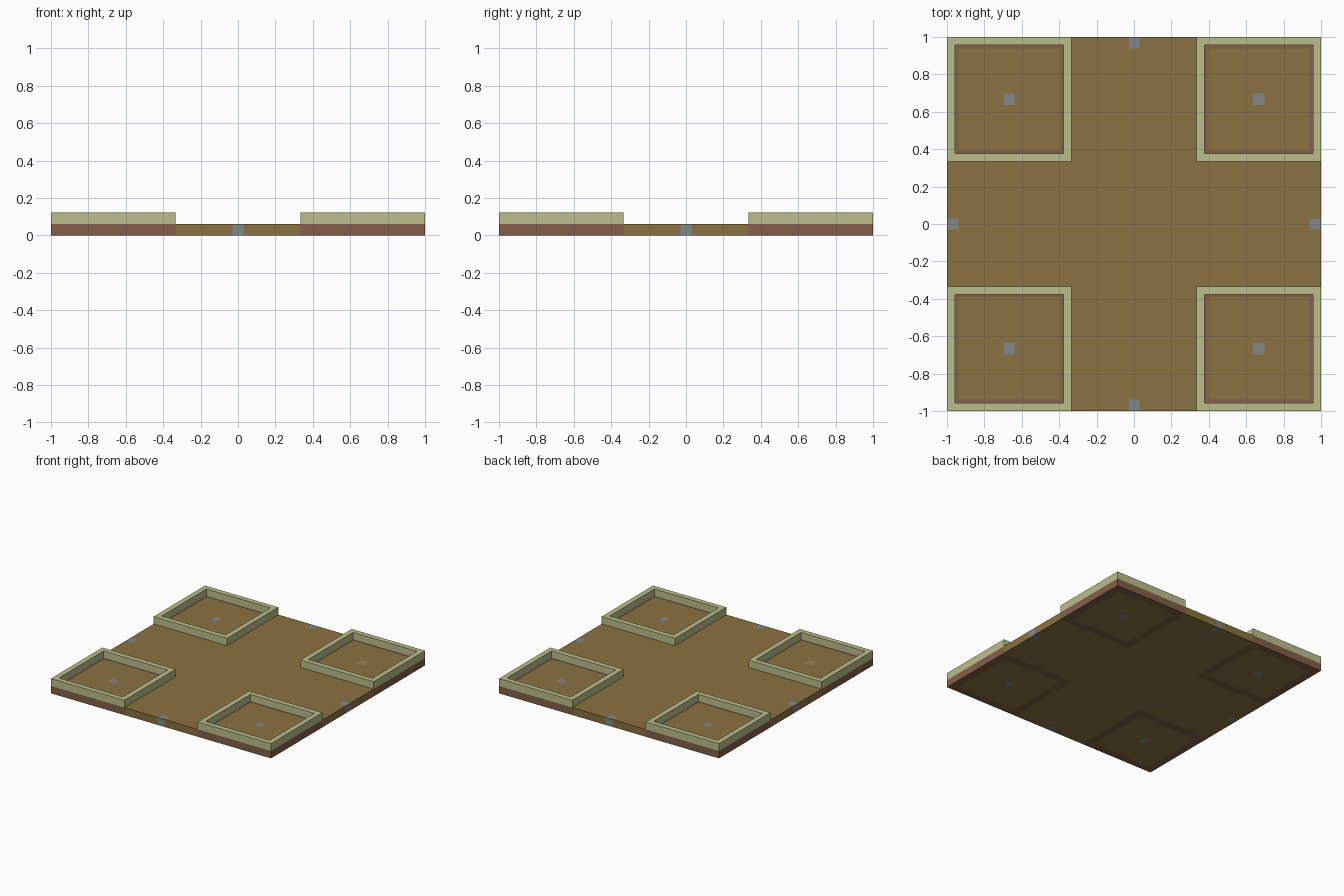
import bpy
import bmesh

cube = bpy.data.objects.get("Cube")
if cube:
    bpy.data.objects.remove(cube, do_unlink=True)

CELL = 2 / 33  # the whole model sits on a 33 x 33 block grid


def srgb(r, g, b):
    linear = [((c / 255 + 0.055) / 1.055) ** 2.4 for c in (r, g, b)]
    return (*linear, 1)


def material(name, color):
    mat = bpy.data.materials.new(name)
    mat.use_nodes = True
    mat.diffuse_color = color
    mat.node_tree.nodes["Principled BSDF"].inputs["Base Color"].default_value = color
    return mat


def finish(name, bm, mats):
    bmesh.ops.recalc_face_normals(bm, faces=bm.faces)
    bmesh.ops.scale(bm, vec=(CELL, CELL, CELL), verts=bm.verts)
    mesh = bpy.data.meshes.new(name)
    bm.to_mesh(mesh)
    bm.free()
    for mat in mats:
        mesh.materials.append(mat)
    obj = bpy.data.objects.new(name, mesh)
    bpy.context.collection.objects.link(obj)
    return obj


def raise_up(bm):
    ext = bmesh.ops.extrude_face_region(bm, geom=bm.faces[:], use_keep_orig=True)
    verts = [v for v in ext["geom"] if isinstance(v, bmesh.types.BMVert)]
    bmesh.ops.translate(bm, verts=verts, vec=(0, 0, 1))


earth = material("earth_brown", srgb(139, 114, 65))
footing = material("footing_red_brown", srgb(131, 96, 72))
marker = material("marker_grey", srgb(132, 134, 135))
rim = material("rim_pale_green", srgb(187, 190, 139))

# Base slab: grid lines only where a footing or marker begins
half = [0.5, 5.5, 6.5, 10.5, 11.5, 15.5, 16.5]
lines = [-p for p in reversed(half)] + half
steps = len(lines) - 1
bm = bmesh.new()
bmesh.ops.create_grid(bm, x_segments=steps, y_segments=steps, size=steps / 2)
for v in bm.verts:
    v.co.x = lines[round(v.co.x + steps / 2)]
    v.co.y = lines[round(v.co.y + steps / 2)]
raise_up(bm)

# Colour footings under the rims, plus the marker blocks
for f in bm.faces:
    c = f.calc_center_median()
    near, far = sorted((abs(c.x), abs(c.y)))
    ring = max(abs(near - 11), abs(far - 11))
    if ring < 0.5 or (near < 0.5 and far > 15.5):
        f.material_index = 2
    elif near > 5.5 and ring > 4.5:
        f.material_index = 1
finish("base_slab", bm, [earth, footing, marker])

# Corner rims: one square frame mirrored to all four corners
bm = bmesh.new()
bmesh.ops.create_grid(bm, x_segments=1, y_segments=1, size=5.5)
inner = bm.faces[:]
bmesh.ops.inset_region(bm, faces=inner, thickness=1, use_boundary=True)
bmesh.ops.delete(bm, geom=inner, context="FACES_ONLY")
raise_up(bm)
bmesh.ops.translate(bm, verts=bm.verts, vec=(11, 11, 1))
frames = finish("corner_rims", bm, [rim])
mirror = frames.modifiers.new("four_corners", "MIRROR")
mirror.use_axis = (True, True, False)
mirror.use_mirror_merge = False
